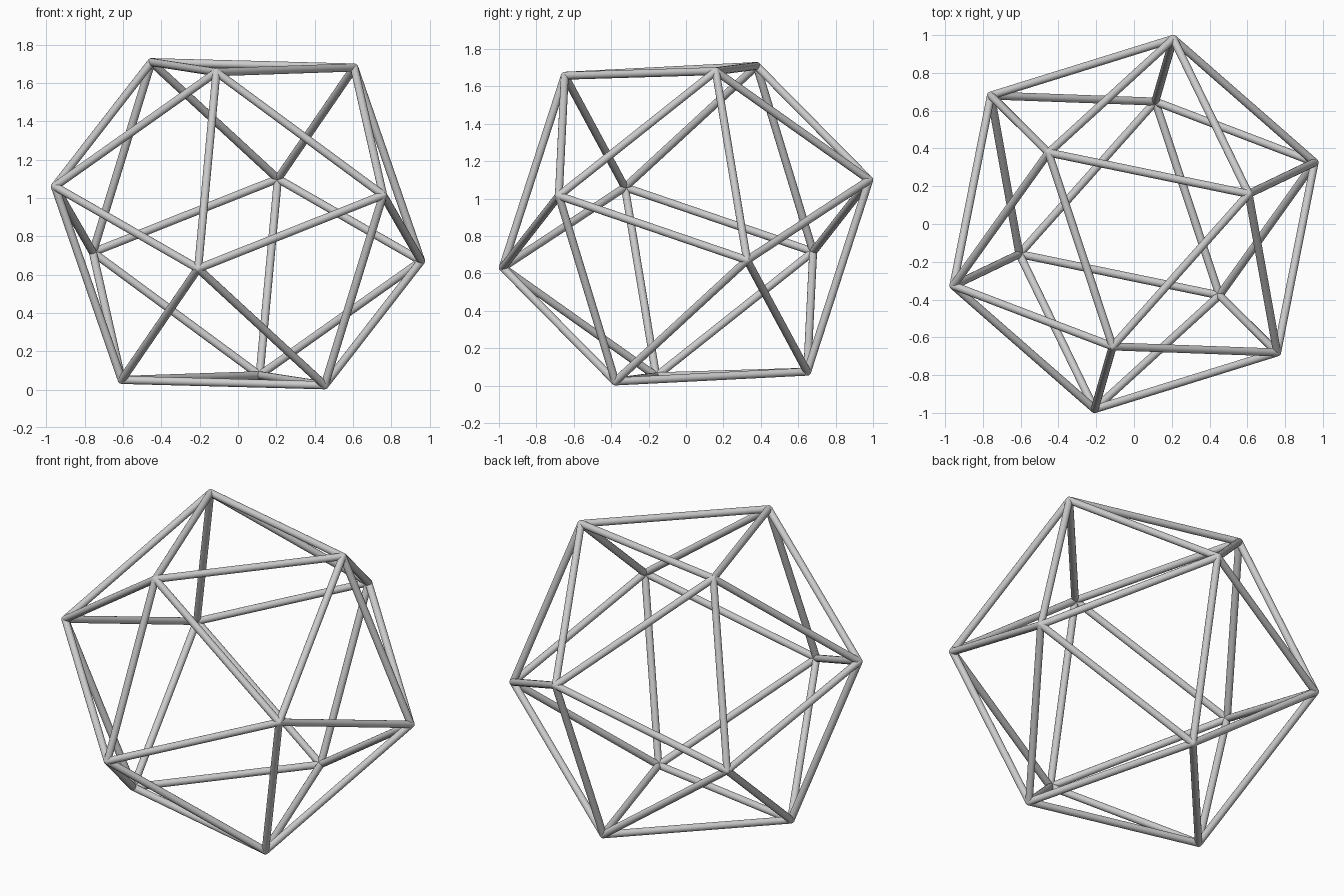
import bpy, bmesh, math
from mathutils import Vector, Matrix
from itertools import combinations

if "Cube" in bpy.data.objects:
    bpy.data.objects.remove(bpy.data.objects["Cube"])

RADIUS, BAR, CENTRE = 1.029, 0.021, Vector((0, 0, 0.866))
PHI = (1 + math.sqrt(5)) / 2

# Upper six corners: canonical icosahedron and their observed positions (relative to centre)
canon = [Vector(v).normalized() for v in (
    (0, 1, PHI), (0, -1, PHI), (PHI, 0, 1), (-PHI, 0, 1), (1, -PHI, 0), (1, PHI, 0))]
seen = [Vector(v) for v in (
    (-.45, .38, .845), (-.11, -.65, .79), (.605, .16, .82),
    (-.955, -.32, .195), (.76, -.68, .15), (.205, .98, .235))]

# Best-fit rotation, by polar iteration
rot = Matrix([[sum(s[i] * c[j] for s, c in zip(seen, canon)) for j in range(3)] for i in range(3)])
for _ in range(30):
    rot = (rot + rot.inverted().transposed()) * 0.5

upper = [rot @ c * RADIUS for c in canon]
corners = upper + [-p for p in upper]


def finish(bm, name):
    mesh = bpy.data.meshes.new(name)
    for f in bm.faces:
        f.smooth = len(f.verts) <= 4
    bm.to_mesh(mesh)
    bm.free()
    ob = bpy.data.objects.new(name, mesh)
    ob.location = CENTRE
    bpy.context.collection.objects.link(ob)


# Thirty round bars between neighbouring corners
bars = bmesh.new()
for a, b in combinations(corners, 2):
    d = b - a
    if d.length < RADIUS * 1.2:
        turn = d.to_track_quat('Z', 'Y').to_matrix().to_4x4()
        bmesh.ops.create_cone(bars, cap_ends=True, segments=16, radius1=BAR, radius2=BAR,
                              depth=d.length, matrix=Matrix.Translation((a + b) / 2) @ turn)
finish(bars, "frame_bars")

# Rounded joints at the twelve corners
joints = bmesh.new()
for p in corners:
    bmesh.ops.create_uvsphere(joints, u_segments=16, v_segments=8, radius=BAR,
                              matrix=Matrix.Translation(p))
finish(joints, "corner_joints")
